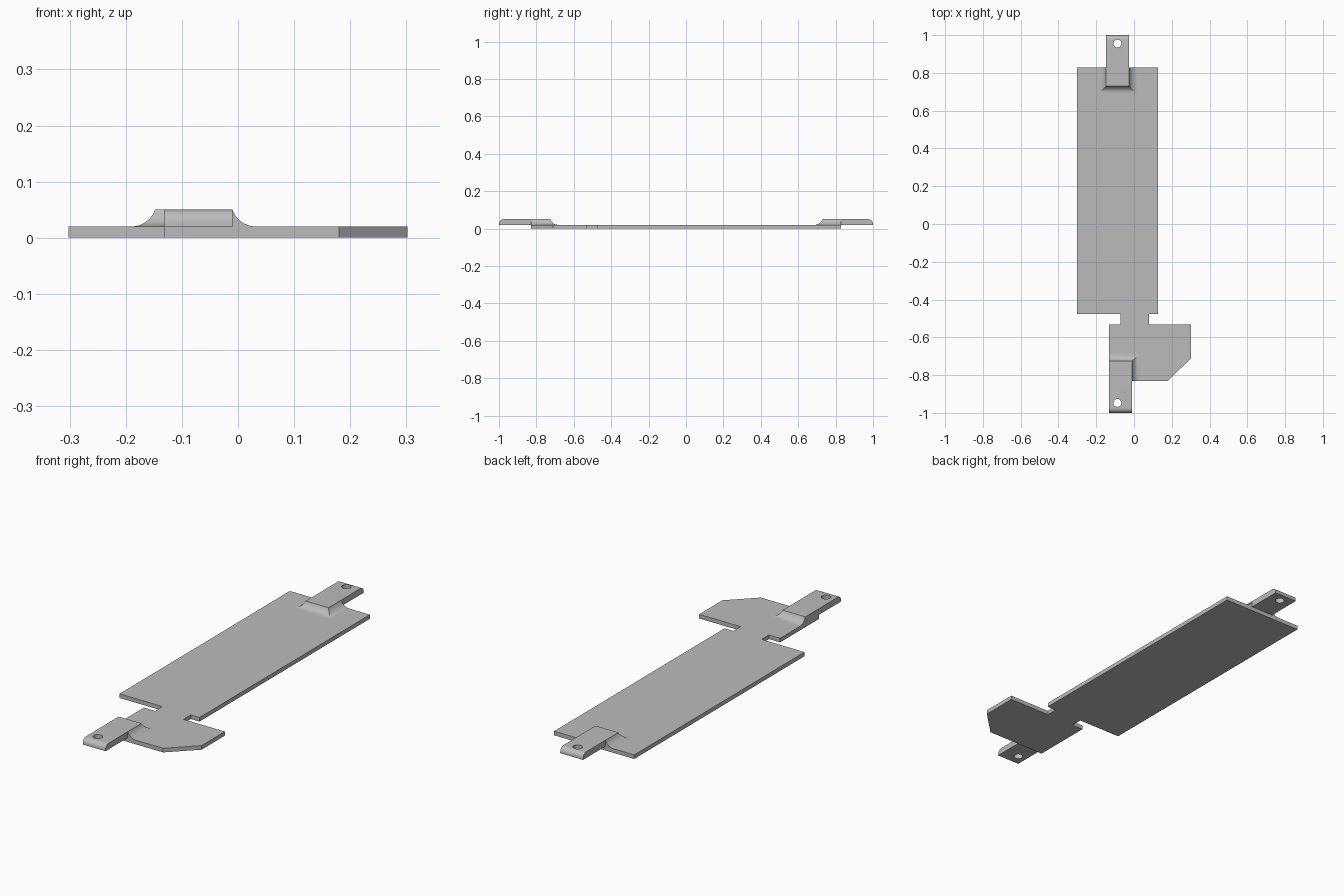
import bpy, bmesh, math

if "Cube" in bpy.data.objects:
    bpy.data.objects.remove(bpy.data.objects["Cube"])

THICK, TOP, FILLET, ROUND = 0.02, 0.05, 0.045, 0.025

grey = bpy.data.materials.new("plain_grey")
grey.use_nodes = True
colour = (0.5, 0.5, 0.5, 1)
grey.diffuse_color = colour
grey.node_tree.nodes["Principled BSDF"].inputs["Base Color"].default_value = colour


def finish(name, bm):
    bmesh.ops.recalc_face_normals(bm, faces=bm.faces)
    mesh = bpy.data.meshes.new(name)
    bm.to_mesh(mesh)
    bm.free()
    mesh.materials.append(grey)
    ob = bpy.data.objects.new(name, mesh)
    bpy.context.collection.objects.link(ob)
    return ob


def activate(ob):
    bpy.ops.object.select_all(action='DESELECT')
    ob.select_set(True)
    bpy.context.view_layer.objects.active = ob


def prism(name, points, direction):
    """Extrude a closed outline along a direction."""
    bm = bmesh.new()
    face = bm.faces.new([bm.verts.new(p) for p in points])
    geom = bmesh.ops.extrude_face_region(bm, geom=[face])["geom"]
    verts = [v for v in geom if isinstance(v, bmesh.types.BMVert)]
    bmesh.ops.translate(bm, verts=verts, vec=direction)
    return finish(name, bm)


# Flat plate: long panel, narrow neck and clipped end pad
outline = [(-0.302, 0.828), (-0.302, -0.476), (-0.072, -0.476), (-0.072, -0.532),
           (-0.132, -0.532), (-0.132, -0.83), (0.18, -0.83), (0.302, -0.71),
           (0.302, -0.532), (0.08, -0.532), (0.08, -0.476), (0.127, -0.476),
           (0.127, 0.828)]
prism("plate", [(x, y, 0) for x, y in outline], (0, 0, THICK))


def tab(name, x0, x1, inner, edge, tip, hole_y, flare_left, flare_right):
    s = 1 if tip > 0 else -1

    # Raised root with concave fillets running down to the plate
    bm = bmesh.new()
    rings, steps = [], 10
    full = math.acos(1 - (TOP - THICK) / FILLET)
    reach = FILLET * math.sin(full)
    for i in range(steps + 1):
        a = full * i / steps
        w = reach - FILLET * math.sin(a)
        z = THICK + FILLET * (1 - math.cos(a))
        xa, xb, yi = x0 - w * flare_right, x1 + w * flare_left, inner - s * w
        rings.append([bm.verts.new(p) for p in
                      ((xa, edge, z), (xa, yi, z), (xb, yi, z), (xb, edge, z))])
    for low, high in zip(rings, rings[1:]):
        for j in range(4):
            quad = [low[j], low[(j + 1) % 4], high[(j + 1) % 4], high[j]]
            bm.faces.new(quad)
    bm.faces.new(rings[0])
    bm.faces.new(rings[-1])
    root = finish(name + "_root", bm)

    # Overhanging arm with a rounded upper end
    profile = [(edge, THICK), (tip, THICK)]
    for i in range(9):
        a = math.pi / 2 * i / 8
        profile.append((tip - s * ROUND * (1 - math.cos(a)),
                        TOP - ROUND + ROUND * math.sin(a)))
    profile.append((edge, TOP))
    arm = prism(name + "_arm", [(x0, y, z) for y, z in profile], (x1 - x0, 0, 0))

    # Round screw hole
    bpy.ops.mesh.primitive_cylinder_add(vertices=32, radius=0.021, depth=0.2,
                                        location=(-0.088, hole_y, TOP))
    cutter = bpy.context.object
    cutter.name = name + "_hole_cutter"
    cutter.hide_render = True
    mod = arm.modifiers.new("hole", 'BOOLEAN')
    mod.operation, mod.solver, mod.object = 'DIFFERENCE', 'EXACT', cutter
    activate(arm)
    bpy.ops.object.modifier_apply(modifier=mod.name)
    bpy.data.objects.remove(cutter)
    for ob in (root, arm):
        activate(ob)
        bpy.ops.object.shade_smooth_by_angle(angle=math.radians(30))


tab("back_tab", -0.148, -0.026, 0.73, 0.828, 1.0, 0.955, True, True)
tab("front_tab", -0.132, -0.01, -0.725, -0.83, -1.0, -0.947, True, False)
